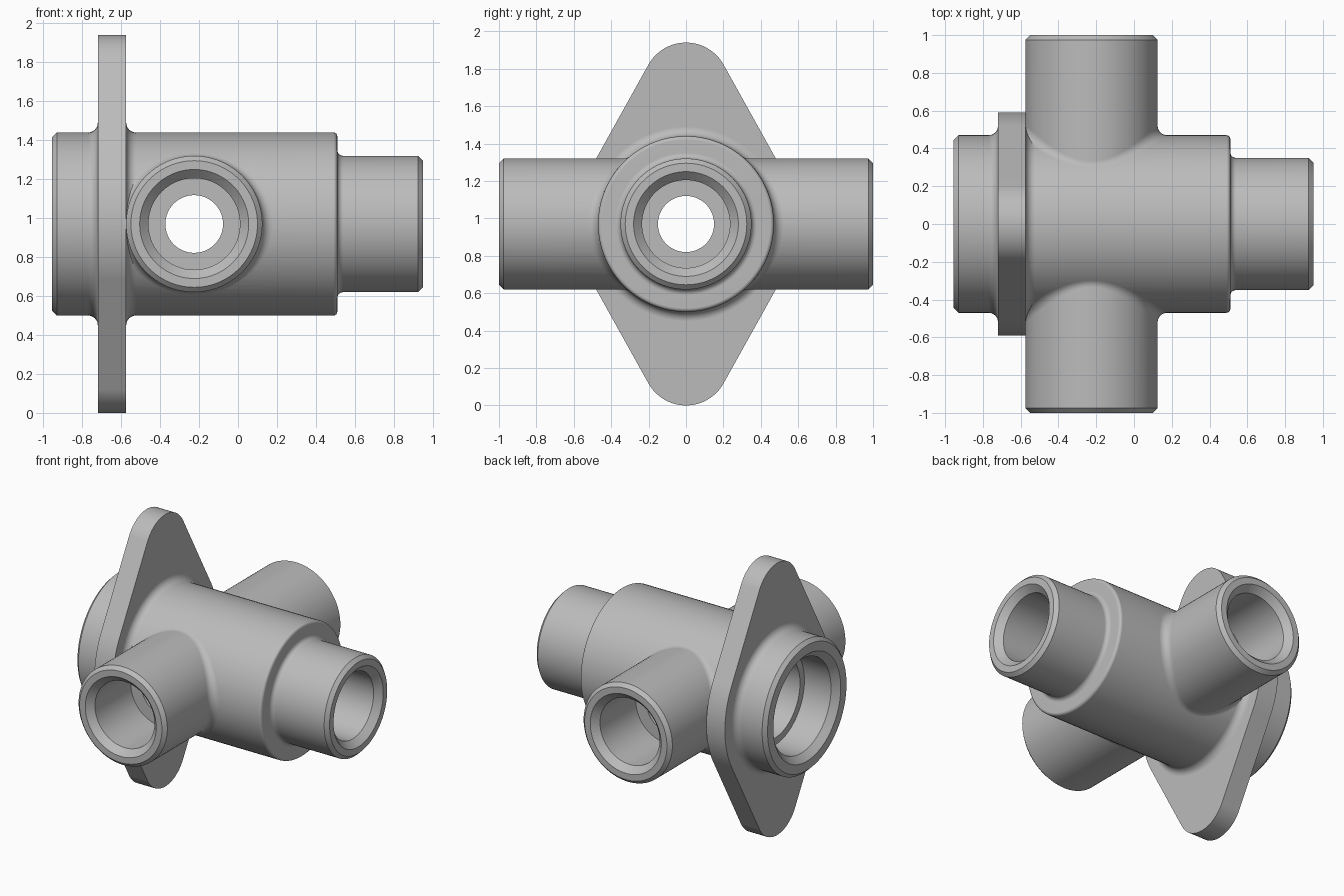
import bpy, bmesh
from math import pi, cos, sin, asin, sqrt, radians
from mathutils import Matrix, Vector

if "Cube" in bpy.data.objects:
    bpy.data.objects.remove(bpy.data.objects["Cube"])

AXIS_Z = 0.97                 # height of the main axis
BODY_R, ARM_R, ARM_X = 0.47, 0.35, -0.225
FLANGE_X0, FLANGE_X1 = -0.72, -0.574
SEGMENTS = 96

metal = bpy.data.materials.new("cast_grey")
metal.use_nodes = True
grey = (0.5, 0.5, 0.5, 1)
metal.diffuse_color = grey
metal.node_tree.nodes["Principled BSDF"].inputs["Base Color"].default_value = grey


def make_object(name, bm, matrix=None):
    bm.transform(Matrix.Translation((0, 0, AXIS_Z)) @ (matrix or Matrix()))
    mesh = bpy.data.meshes.new(name)
    bm.to_mesh(mesh)
    bm.free()
    mesh.materials.append(metal)
    obj = bpy.data.objects.new(name, mesh)
    bpy.context.collection.objects.link(obj)
    return obj


def arc(cx, cr, radius, start, end, steps=6):
    angles = [radians(start + (end - start) * i / steps) for i in range(steps + 1)]
    return [(cx + radius * cos(a), cr + radius * sin(a)) for a in angles]


def revolve(name, profile, matrix=None):
    """Turn an (axial, radius) profile about the x axis."""
    bm = bmesh.new()
    verts = [bm.verts.new((u, 0, r)) for u, r in profile]
    edges = [bm.edges.new(pair) for pair in zip(verts, verts[1:])]
    bmesh.ops.spin(bm, geom=verts + edges, cent=(0, 0, 0), axis=(1, 0, 0),
                   angle=2 * pi, steps=SEGMENTS)
    bmesh.ops.remove_doubles(bm, verts=bm.verts[:], dist=1e-5)
    bmesh.ops.recalc_face_normals(bm, faces=bm.faces[:])
    return make_object(name, bm, matrix)


def combine(target, tool, operation):
    mod = target.modifiers.new("combine", 'BOOLEAN')
    mod.operation, mod.solver, mod.object = operation, 'EXACT', tool
    bpy.context.view_layer.objects.active = target
    bpy.ops.object.modifier_apply(modifier=mod.name)
    bpy.data.objects.remove(tool)


def smooth(obj):
    bpy.ops.object.select_all(action='DESELECT')
    obj.select_set(True)
    bpy.context.view_layer.objects.active = obj
    bpy.ops.object.shade_smooth_by_angle(angle=radians(30))


# Main body with flange fillets, shoulder and neck
body_profile = (
    [(-0.955, 0), (-0.955, 0.445), (-0.93, BODY_R)]
    + arc(FLANGE_X0 - 0.05, BODY_R + 0.05, 0.05, -90, 0)
    + arc(FLANGE_X1 + 0.05, BODY_R + 0.05, 0.05, 180, 270)
    + arc(0.49, 0.45, 0.02, 90, 0, 4)
    + arc(0.54, ARM_R + 0.03, 0.03, 180, 270)
    + [(0.925, ARM_R), (0.95, 0.325), (0.95, 0)])
body = revolve("valve_body", body_profile)

# Pair of side arms
across = Matrix.Translation((ARM_X, 0, 0)) @ Matrix.Rotation(pi / 2, 4, 'Z')
half = [(1, 0), (1, 0.325), (0.975, ARM_R)]
arms = revolve("side_arms", [(-u, r) for u, r in half] + half[::-1], across)

# Diamond flange: rounded tips tangent to a round middle
MID_R, TIP_R, TIP_Z = 0.59, 0.23, 0.74
lean = asin((MID_R - TIP_R) / TIP_Z) * 180 / pi
outline = (arc(0, 0, MID_R, -lean, lean, 16)
           + arc(0, TIP_Z, TIP_R, lean, 180 - lean, 28)
           + arc(0, 0, MID_R, 180 - lean, 180 + lean, 16)
           + arc(0, -TIP_Z, TIP_R, 180 + lean, 360 - lean, 28))
bm = bmesh.new()
face = bm.faces.new([bm.verts.new((FLANGE_X0, y, z)) for y, z in outline])
side = bmesh.ops.extrude_face_region(bm, geom=[face])
bmesh.ops.translate(bm, vec=(FLANGE_X1 - FLANGE_X0, 0, 0),
                    verts=[v for v in side["geom"] if isinstance(v, bmesh.types.BMVert)])
bmesh.ops.remove_doubles(bm, verts=bm.verts[:], dist=1e-5)
bmesh.ops.recalc_face_normals(bm, faces=bm.faces[:])
flange = make_object("flange", bm)

combine(body, arms, 'UNION')
combine(body, flange, 'UNION')

# Stepped bores
main_bore = revolve("main_bore", [
    (-1, 0), (-1, 0.425), (-0.91, 0.335), (-0.7, 0.335), (-0.7, 0.285),
    (-0.47, 0.285), (-0.47, 0.15), (0.35, 0.15), (0.35, 0.235),
    (0.905, 0.235), (1, 0.33), (1, 0)])
half_bore = [(1.05, 0), (1.05, 0.33), (0.955, 0.235), (0.55, 0.235), (0.55, 0.148)]
arm_bore = revolve("arm_bore", [(-u, r) for u, r in half_bore] + half_bore[::-1], across)
combine(body, main_bore, 'DIFFERENCE')
combine(body, arm_bore, 'DIFFERENCE')
smooth(body)
weighted = body.modifiers.new("even_shading", 'WEIGHTED_NORMAL')
weighted.keep_sharp = True


# Rolling-ball fillets where the arms meet the body
def arm_fillet(name, sign, ball=0.05, steps=6):
    bm = bmesh.new()
    rows = []
    for i in range(SEGMENTS):
        a = 2 * pi * i / SEGMENTS
        z = (ARM_R + ball) * sin(a)
        y = sqrt((BODY_R + ball) ** 2 - z * z)
        centre = Vector((ARM_X + (ARM_R + ball) * cos(a), sign * y, z))
        to_arm = Vector((-cos(a), 0, -sin(a)))
        to_body = Vector((0, -sign * y, -z)).normalized()
        rows.append([bm.verts.new(centre + ball * to_arm.lerp(to_body, s / steps).normalized())
                     for s in range(steps + 1)])
    for row, after in zip(rows, rows[1:] + rows[:1]):
        for s in range(steps):
            quad = [row[s], row[s + 1], after[s + 1], after[s]]
            bm.faces.new(quad if sign > 0 else quad[::-1])
    bm.normal_update()
    # Face outwards, away from the arm axis
    first = bm.faces[:][0] if not hasattr(bm.faces, "ensure_lookup_table") else next(iter(bm.faces))
    if first.normal.x < 0:
        bmesh.ops.reverse_faces(bm, faces=bm.faces[:])
    smooth(make_object(name, bm))


arm_fillet("front_arm_fillet", -1)
arm_fillet("back_arm_fillet", 1)
